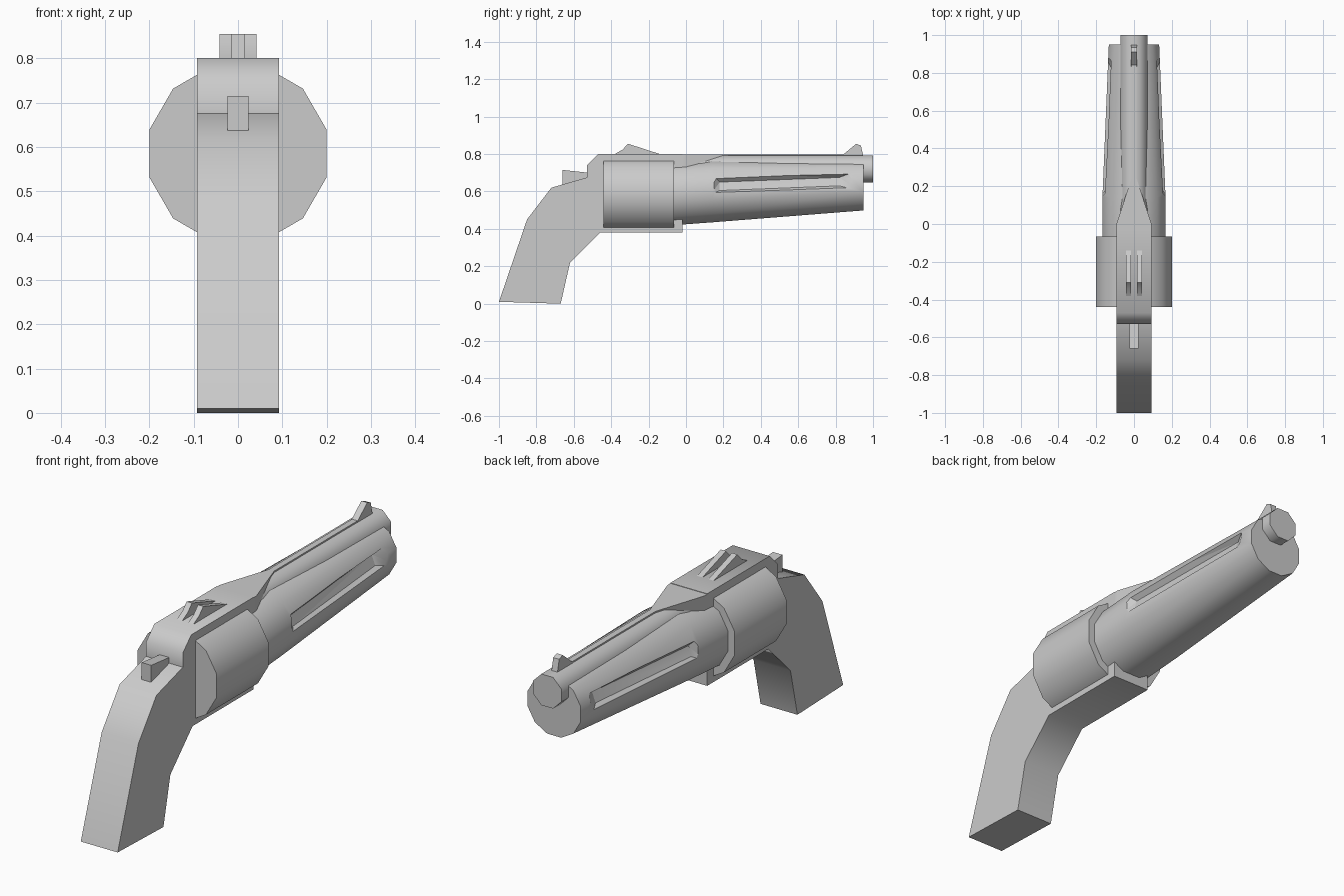
import bpy, bmesh
from math import sin, cos, pi, radians
from mathutils import Vector

if "Cube" in bpy.data.objects:
    bpy.data.objects.remove(bpy.data.objects["Cube"])


def finish(name, bm, angle=46):
    bmesh.ops.recalc_face_normals(bm, faces=bm.faces)
    me = bpy.data.meshes.new(name)
    bm.to_mesh(me)
    bm.free()
    ob = bpy.data.objects.new(name, me)
    bpy.context.collection.objects.link(ob)
    if angle:
        smooth(ob, angle)
    return ob


def smooth(ob, angle):
    bpy.ops.object.select_all(action='DESELECT')
    ob.select_set(True)
    bpy.context.view_layer.objects.active = ob
    bpy.ops.object.shade_smooth_by_angle(angle=radians(angle))


def prism(name, pts, offset):
    # extrude a flat outline along an offset vector
    bm = bmesh.new()
    face = bm.faces.new([bm.verts.new(p) for p in pts])
    new = bmesh.ops.extrude_face_region(bm, geom=[face])['geom']
    bmesh.ops.translate(bm, vec=offset, verts=[v for v in new if isinstance(v, bmesh.types.BMVert)])
    return finish(name, bm)


def side_profile(name, yz, x0, x1):
    return prism(name, [(x0, y, z) for y, z in yz], (x1 - x0, 0, 0))


def tube(name, sides, rings):
    # capped tube along y; rings are (y, centre z, radius)
    bm = bmesh.new()
    loops = []
    for y, cz, r in rings:
        loops.append([bm.verts.new((r * cos((i + .5) * 2 * pi / sides), y,
                                    cz + r * sin((i + .5) * 2 * pi / sides)))
                      for i in range(sides)])
    for a, b in zip(loops, loops[1:]):
        for i in range(sides):
            j = (i + 1) % sides
            bm.faces.new((a[i], a[j], b[j], b[i]))
    bm.faces.new(loops[0])
    bm.faces.new(loops[-1])
    return finish(name, bm)


# Grip and frame in one side profile
side_profile("grip_frame", [
    (-1, .01), (-.67, 0), (-.62, .22), (-.46, .38), (-.02, .38), (-.02, .8),
    (-.47, .8), (-.53, .74), (-.53, .675), (-.72, .62), (-.85, .45)], -.093, .093)

# Top strap tapering into the barrel rib
half = [(.093, -.02), (.093, 0), (.014, .24), (.014, .93)]
prism("top_strap_rib", [(x, y, .72) for x, y in half] +
      [(-x, y, .72) for x, y in reversed(half)], (0, 0, .078))

# Rotating cylinder, barrel and heavy lower shroud
tube("cylinder", 12, [(-.44, .585, .207), (-.065, .585, .207)])
tube("barrel", 8, [(-.02, .72, .077), (1, .72, .077)])
shroud = tube("barrel_shroud", 12, [(-.065, .587, .173), (.14, .602, .173), (.95, .632, .138)])

# Long flutes cut into both sides of the shroud
surface = [(.166, .16, .595), (.155, .16, .67), (.137, .86, .62), (.118, .86, .69)]
floor = [(.150, .18, .605), (.135, .18, .65), (.118, .82, .63), (.100, .82, .675)]
for side, label in ((1, "right"), (-1, "left")):
    bm = bmesh.new()
    for s, f in zip(surface, floor):
        s, f = Vector(s), Vector(f)
        for p in (f, f + (s - f) * 2.5):
            bm.verts.new((p.x * side, p.y, p.z))
    bmesh.ops.convex_hull(bm, input=bm.verts)
    cutter = finish("flute_cutter_" + label, bm, 0)
    mod = shroud.modifiers.new("flute", 'BOOLEAN')
    mod.operation = 'DIFFERENCE'
    mod.solver = 'EXACT'
    mod.object = cutter
    bpy.context.view_layer.objects.active = shroud
    bpy.ops.object.modifier_apply(modifier=mod.name)
    bpy.data.objects.remove(cutter)
smooth(shroud, 32)

# Hammer, front sight and the two rear sight fins
side_profile("hammer", [(-.66, .635), (-.66, .715), (-.5, .698), (-.5, .67)], -.024, .024)
side_profile("front_sight", [(.82, .78), (.91, .855), (.935, .845), (.95, .78)], -.015, .015)
for s, label in ((1, "right"), (-1, "left")):
    side_profile("rear_sight_" + label, [
        (-.39, .795), (-.34, .823), (-.31, .855), (-.14, .8), (-.14, .795)], s * .015, s * .042)
